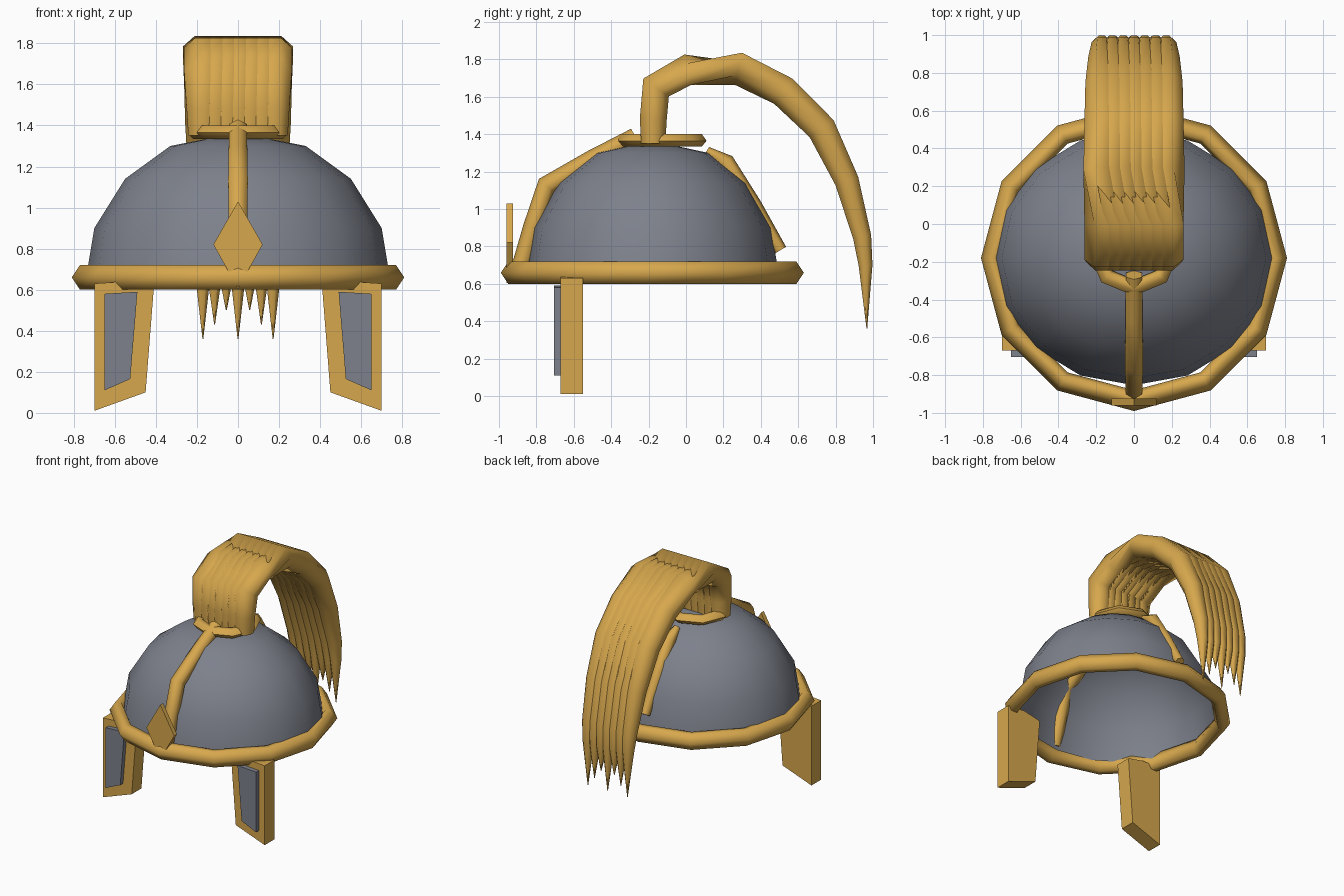
import bpy, math
from mathutils import Vector

cube = bpy.data.objects.get("Cube")
if cube:
    bpy.data.objects.remove(cube, do_unlink=True)


def material(name, rgb):
    m = bpy.data.materials.new(name)
    m.use_nodes = True
    m.diffuse_color = (*rgb, 1)
    m.node_tree.nodes["Principled BSDF"].inputs["Base Color"].default_value = (*rgb, 1)
    return m


gold = material("gold", (0.68, 0.39, 0.075))
steel = material("steel grey", (0.205, 0.22, 0.26))


def add(name, verts, faces, mat, angle=None):
    mesh = bpy.data.meshes.new(name)
    mesh.from_pydata(verts, [], faces)
    mesh.validate()
    obj = bpy.data.objects.new(name, mesh)
    bpy.context.collection.objects.link(obj)
    mesh.materials.append(mat)
    bpy.ops.object.select_all(action="DESELECT")
    obj.select_set(True)
    bpy.context.view_layer.objects.active = obj
    bpy.ops.object.mode_set(mode="EDIT")
    bpy.ops.mesh.select_all(action="SELECT")
    bpy.ops.mesh.normals_make_consistent(inside=False)
    bpy.ops.object.mode_set(mode="OBJECT")
    if angle:
        bpy.ops.object.shade_smooth_by_angle(angle=math.radians(angle))
    return obj


def bridge(rows, n):
    """Quads between consecutive closed rings of n vertices."""
    return [(r * n + i, r * n + (i + 1) % n, (r + 1) * n + (i + 1) % n, (r + 1) * n + i)
            for r in range(rows - 1) for i in range(n)]


def lathe(name, profile, n, centre_y, mat, closed=False, y_scale=1.0, angle=60):
    if closed:
        profile = profile + profile[:1]
    verts = []
    for r, z in profile:
        for i in range(n):
            a = math.tau * i / n
            verts.append((r * math.cos(a), centre_y + r * y_scale * math.sin(a), z))
    faces = bridge(len(profile), n)
    if closed:
        last = (len(profile) - 1) * n
        faces = [tuple(v % last for v in f) for f in faces]
        verts = verts[:last]
    else:
        faces.append(tuple(range(len(verts) - n, len(verts))))
    return add(name, verts, faces, mat, angle)


def tube(name, path, x=0.0, n=8, widen=1.0, angle=70):
    """Tapered tube in a plane of constant x; path holds (y, z, radius, roll)."""
    pts = [Vector((x, p[0], p[1])) for p in path]
    verts = []
    for k, (_, _, r, roll) in enumerate(path):
        t = (pts[min(k + 1, len(pts) - 1)] - pts[max(k - 1, 0)]).normalized()
        normal = Vector((0, -t.z, t.y))
        for i in range(n):
            a = math.tau * (i + 0.5) / n + math.radians(roll)
            verts.append(pts[k] + Vector((widen * r * math.cos(a), 0, 0)) + normal * r * math.sin(a))
    m = len(path) * n
    faces = bridge(len(path), n) + [tuple(range(n)), tuple(range(m - n, m))]
    return add(name, verts, faces, gold, angle)


def plate(name, outline, y0, y1, mat):
    n = len(outline)
    verts = [(x, y, z) for y in (y0, y1) for x, z in outline]
    return add(name, verts, bridge(2, n) + [tuple(range(n)), tuple(range(n, 2 * n))], mat)


MID = -0.18

# Open bowl and its rim
lathe("dome", [(0.74, 0.66), (0.70, 0.90), (0.55, 1.14), (0.33, 1.30), (0.10, 1.345)],
      16, MID, steel, y_scale=0.91)
lathe("rim", [(0.81, 0.66), (0.77, 0.72), (0.725, 0.72), (0.70, 0.66), (0.725, 0.60), (0.77, 0.60)],
      12, MID, gold, closed=True, angle=70)

# Collar under the crest
lathe("crest_collar", [(0.245, 1.365), (0.22, 1.40), (0.18, 1.40), (0.16, 1.365), (0.18, 1.335), (0.22, 1.335)],
      8, -0.135, gold, closed=True, angle=70)

# Ridges on the front and back of the dome
tube("front_ridge", [(-0.27, 1.385, 0.05, 0), (-0.50, 1.265, 0.052, 0), (-0.745, 1.125, 0.055, 0),
                     (-0.82, 0.90, 0.052, 0), (-0.88, 0.70, 0.05, 0)], n=6)
tube("back_ridge", [(0.11, 1.31, 0.025, 0), (0.21, 1.25, 0.05, 0),
                    (0.36, 1.02, 0.045, 0), (0.505, 0.78, 0.035, 0)], n=6)

# Diamond badge at the brow
plate("brow_diamond", [(0, 1.03), (0.12, 0.82), (0, 0.605), (-0.12, 0.82)], -0.96, -0.925, gold)

# Cheek guards with raised panels
for side, s in (("left", 1), ("right", -1)):
    guard = [(0.70, 0.01), (0.45, 0.10), (0.41, 0.61), (0.55, 0.64), (0.70, 0.63)]
    panel = [(0.65, 0.11), (0.525, 0.165), (0.49, 0.59), (0.65, 0.58)]
    plate(side + "_cheek_guard", [(s * x, z) for x, z in guard], -0.67, -0.55, gold)
    plate(side + "_cheek_panel", [(s * x, z) for x, z in panel], -0.705, -0.66, steel)

# Crest of seven plumes, each twisting a quarter turn at the top
TIPS = [0.36, 0.50, 0.43, 0.36]
for k in range(-3, 4):
    tip = (0.36, 0.50, 0.43, 0.36)[abs(k)]
    plume = [(-0.175, 1.35, 0.07, 0), (-0.175, 1.48, 0.078, 0), (-0.16, 1.65, 0.09, 0),
             (0.01, 1.745, 0.09, 0), (0.28, 1.75, 0.095, 90), (0.52, 1.63, 0.09, 90),
             (0.725, 1.43, 0.085, 90), (0.86, 1.15, 0.07, 90), (0.942, 0.85, 0.053, 90),
             (0.96, 0.70, 0.04, 90), (0.967, tip, 0.002, 90)]
    tube(f"crest_plume_{k + 4}", plume, x=0.057 * k, widen=1.1)
